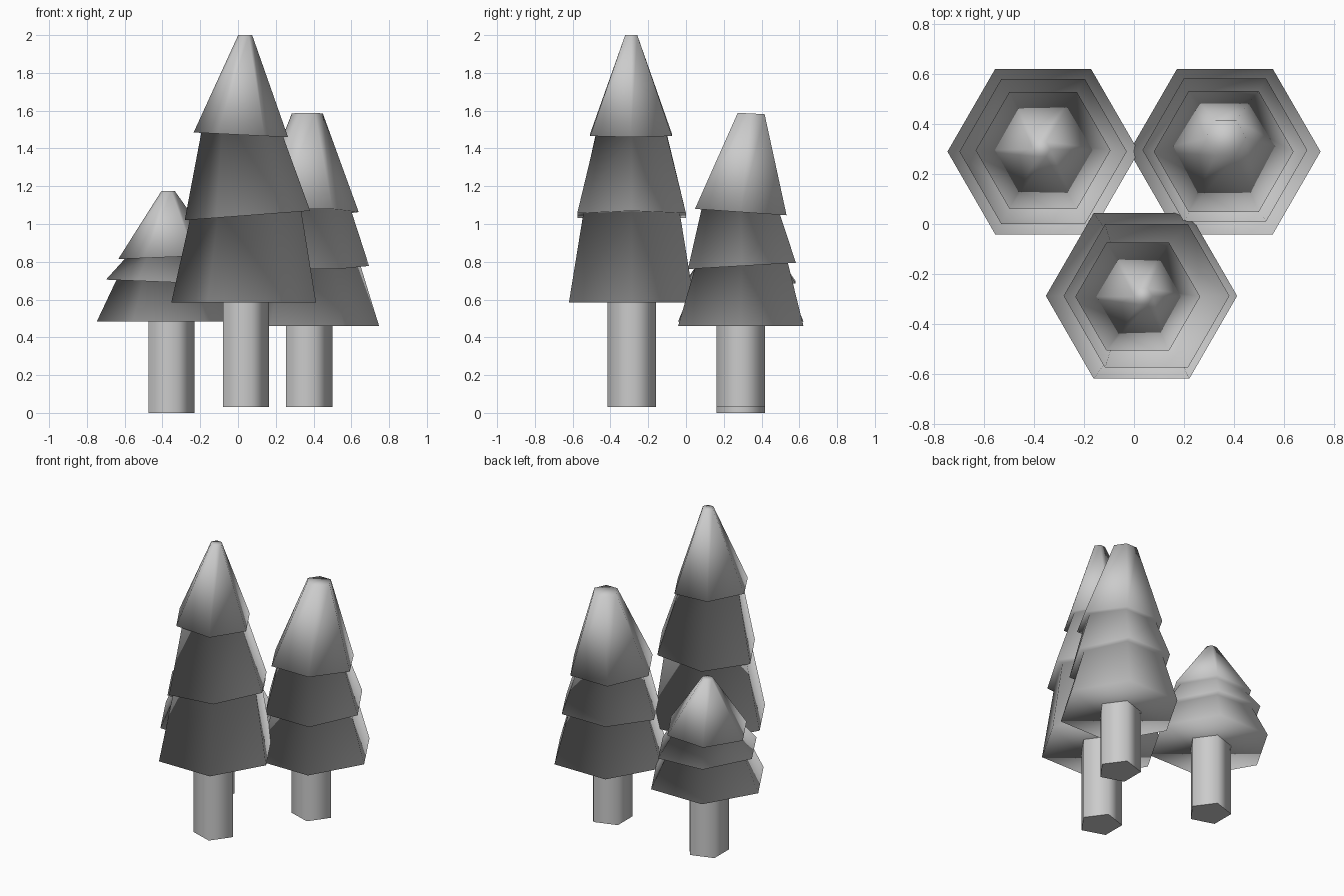
import bpy, bmesh, math

if "Cube" in bpy.data.objects:
    bpy.data.objects.remove(bpy.data.objects["Cube"])


def ring(bm, sides, r, cx, cy, z, sx=0.0, sy=0.0):
    """Regular polygon of vertices on a plane tilted by slopes sx, sy."""
    verts = []
    for i in range(sides):
        a = 2 * math.pi * i / sides
        dx, dy = r * math.cos(a), r * math.sin(a)
        verts.append(bm.verts.new((cx + dx, cy + dy, z + sx * dx + sy * dy)))
    return verts


def loft(name, sides, rings, smooth_angle=None):
    """Bridge a stack of rings and cap both ends."""
    bm = bmesh.new()
    loops = [ring(bm, sides, *r) for r in rings]
    for a, b in zip(loops, loops[1:]):
        for i in range(sides):
            j = (i + 1) % sides
            bm.faces.new((a[i], a[j], b[j], b[i]))
    bm.faces.new(loops[0][::-1])
    bm.faces.new(loops[-1])
    bmesh.ops.recalc_face_normals(bm, faces=bm.faces)
    for f in bm.faces:
        f.smooth = True
    if smooth_angle:
        for e in bm.edges:
            e.smooth = e.calc_face_angle(0) < smooth_angle
    me = bpy.data.meshes.new(name)
    bm.to_mesh(me)
    bm.free()
    ob = bpy.data.objects.new(name, me)
    bpy.context.collection.objects.link(ob)


def tree(name, x, y, ground, base, tier2, tier3, top):
    """tier = (inner r, outer r, dx, dy, z, slope x, slope y); top = (r, dx, dy, z, sx, sy)"""
    rings = [(0.383, x, y, base)]
    for inner, outer, dx, dy, z, sx, sy in (tier2, tier3):
        rings.append((inner, x + dx * 0.5, y + dy * 0.5, z, sx, sy))
        rings.append((outer, x + dx, y + dy, z, sx, sy))
    r, dx, dy, z, sx, sy = top
    rings.append((r, x + dx, y + dy, z, sx, sy))
    # zigzag hexagonal foliage
    loft(name + "_foliage", 6, rings)
    # five-sided trunk
    loft(name + "_trunk", 5, [(0.135, x, y, ground), (0.135, x, y, base + 0.01)],
         math.radians(80))


# tall tree at the front
tree("tall_tree", 0.03, -0.288, 0.03, 0.585,
     (0.295, 0.332, 0.02, 0.0, 1.045, 0.075, 0.0),
     (0.217, 0.25, -0.015, -0.003, 1.472, -0.05, 0.0),
     (0.037, 0.008, -0.002, 2.0, 0.0, 0.0))
# medium tree at the back right
tree("medium_tree", 0.364, 0.29, 0.03, 0.46,
     (0.285, 0.33, 0.0, 0.006, 0.778, 0.0, 0.058),
     (0.24, 0.28, -0.005, 0.0, 1.063, 0.0, -0.07),
     (0.082, 0.003, 0.055, 1.585, 0.0, -0.05))
# small tree at the back left
tree("small_tree", -0.364, 0.29, 0.0, 0.485,
     (0.28, 0.335, 0.0, 0.0, 0.692, -0.04, 0.0),
     (0.235, 0.27, 0.0, 0.005, 0.825, 0.04, 0.0),
     (0.035, -0.006, 0.01, 1.175, 0.0, 0.0))
